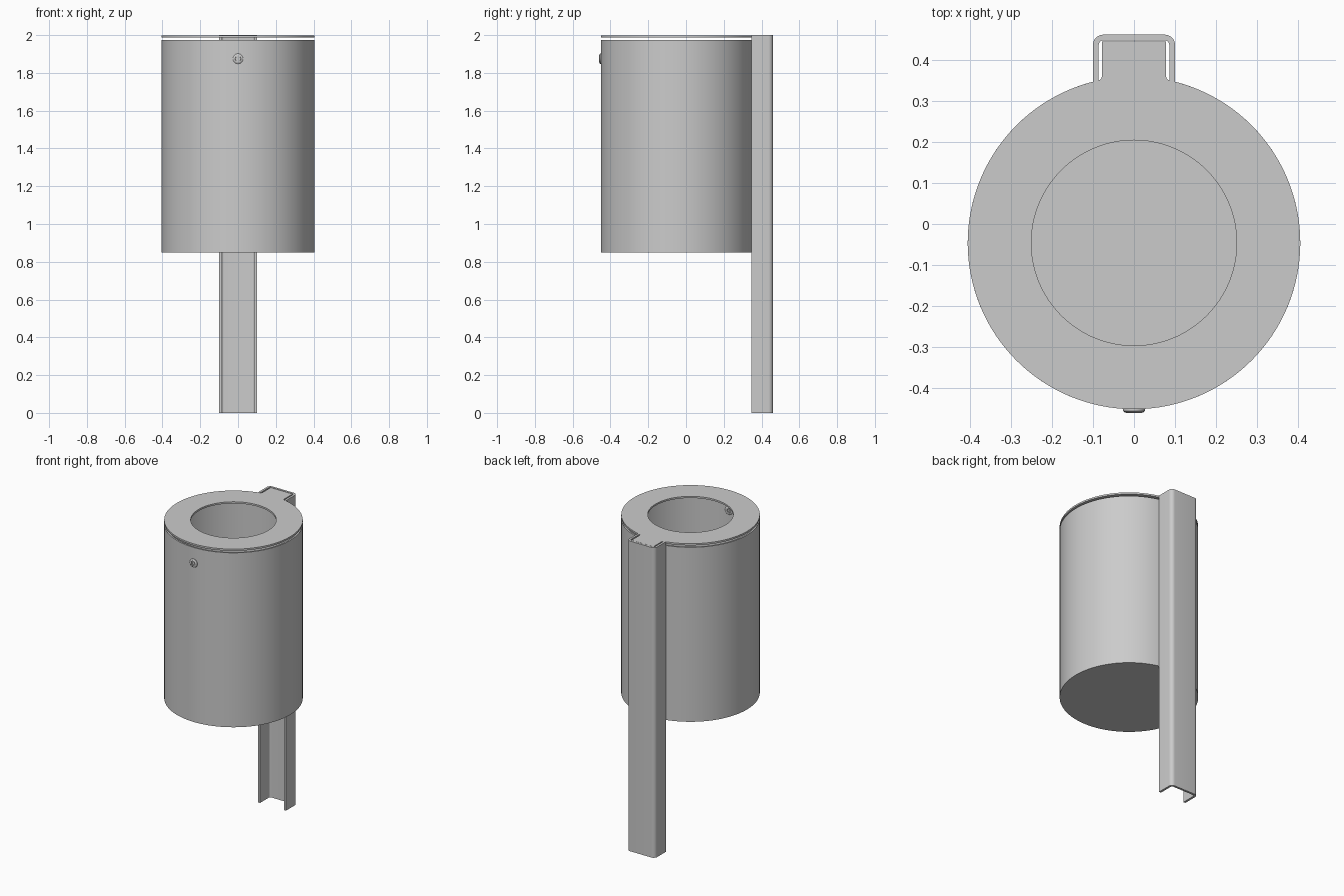
import bpy, bmesh, math
from mathutils import Matrix, Vector

cube = bpy.data.objects.get("Cube")
if cube:
    bpy.data.objects.remove(cube, do_unlink=True)

CENTRE_Y = -0.046
RADIUS = 0.405
SEGMENTS = 128

steel = bpy.data.materials.new("grey_steel")
steel.use_nodes = True
colour = (0.6, 0.6, 0.6, 1)
steel.diffuse_color = colour
steel.node_tree.nodes["Principled BSDF"].inputs["Base Color"].default_value = colour


def finish(name, bm, angle=30):
    bmesh.ops.recalc_face_normals(bm, faces=bm.faces)
    mesh = bpy.data.meshes.new(name)
    bm.to_mesh(mesh)
    bm.free()
    mesh.materials.append(steel)
    obj = bpy.data.objects.new(name, mesh)
    bpy.context.collection.objects.link(obj)
    bpy.ops.object.select_all(action="DESELECT")
    obj.select_set(True)
    bpy.context.view_layer.objects.active = obj
    bpy.ops.object.shade_smooth_by_angle(angle=math.radians(angle))
    return obj


def lathe(name, profile, steps, matrix):
    """Spin an (r, z) profile about z, then place it."""
    bm = bmesh.new()
    verts = [bm.verts.new((r, 0, z)) for r, z in profile]
    edges = [bm.edges.new(pair) for pair in zip(verts, verts[1:])]
    bmesh.ops.spin(bm, geom=verts + edges, axis=(0, 0, 1), cent=(0, 0, 0),
                   angle=math.tau, steps=steps, use_merge=True)
    bmesh.ops.remove_doubles(bm, verts=bm.verts, dist=0.00005)
    bm.transform(matrix)
    return finish(name, bm)


def extrude_outline(name, loops, bottom, top):
    """Fill flat outlines (later ones are holes) and give them height."""
    bm = bmesh.new()
    edges = []
    for loop in loops:
        verts = [bm.verts.new((x, y, bottom)) for x, y in loop]
        edges += [bm.edges.new(p) for p in zip(verts, verts[1:] + verts[:1])]
    bmesh.ops.triangle_fill(bm, use_beauty=True, use_dissolve=False, edges=edges)
    solid = bmesh.ops.extrude_face_region(bm, geom=bm.faces[:])
    moved = [v for v in solid["geom"] if isinstance(v, bmesh.types.BMVert)]
    bmesh.ops.translate(bm, verts=moved, vec=(0, 0, top - bottom))
    return finish(name, bm)


def arc(cx, cy, radius, start, end, steps):
    angles = [math.radians(start + (end - start) * i / steps) for i in range(steps + 1)]
    return [(cx + radius * math.cos(a), cy + radius * math.sin(a)) for a in angles]


def mirrored(half):
    """Complete an outline from its right half, listed front to back."""
    return half + [(-x, y) for x, y in reversed(half)]


# Open thin-walled container with a closed floor
wall = 0.01
lathe("bin_body",
      [(0, 0.85), (RADIUS, 0.85), (RADIUS, 1.975), (RADIUS - wall, 1.975),
       (RADIUS - wall, 0.86), (0, 0.86)],
      SEGMENTS, Matrix.Translation((0, CENTRE_Y, 0)))

# Ring lid with a rear tab reaching into the post
tab = 0.078
fillet = 0.012
rim_angle = math.degrees(math.acos((tab + fillet) / RADIUS))
rim = arc(0, CENTRE_Y, RADIUS, -89, rim_angle, 64)
neck_y = rim[-1][1] + fillet
lid_half = rim + arc(tab + fillet, neck_y, fillet, 255, 180, 5) + [(tab, 0.444)]
hole = arc(0, CENTRE_Y, 0.25, 0, 360, SEGMENTS)[:-1]
extrude_outline("lid_ring", [mirrored(lid_half), hole], 1.988, 1.999)

# Rounded channel post, open towards the bin
outer, inner, corner, gauge = 0.1, 0.086, 0.025, 0.014
back, front = 0.461, 0.347
cx, cy = outer - corner, back - corner
outside = [(outer, front)] + arc(cx, cy, corner, 0, 90, 8)
inside = [(inner, front)] + arc(cx, cy, corner - gauge, 0, 90, 8)
channel = mirrored(outside) + list(reversed(mirrored(inside)))
extrude_outline("channel_post", [channel], 0, 2)

# Button screw heads with hex sockets on both faces of the front wall
def screw_head(name, y, direction):
    facing = Vector((0, direction, 0)).to_track_quat("Z", "Y").to_matrix().to_4x4()
    place = Matrix.Translation((0, y, 1.875)) @ facing
    lathe(name, [(0.027, -0.004), (0.027, 0.004), (0.024, 0.007),
                 (0.018, 0.009), (0.015, 0.009)], 32, place)
    lathe(name + "_socket", [(0.0155, 0.009), (0.011, 0.009), (0.011, 0.002), (0, 0.002)],
          6, place)


screw_head("outer_screw", CENTRE_Y - RADIUS, -1)
screw_head("inner_screw", CENTRE_Y - RADIUS + wall, 1)
